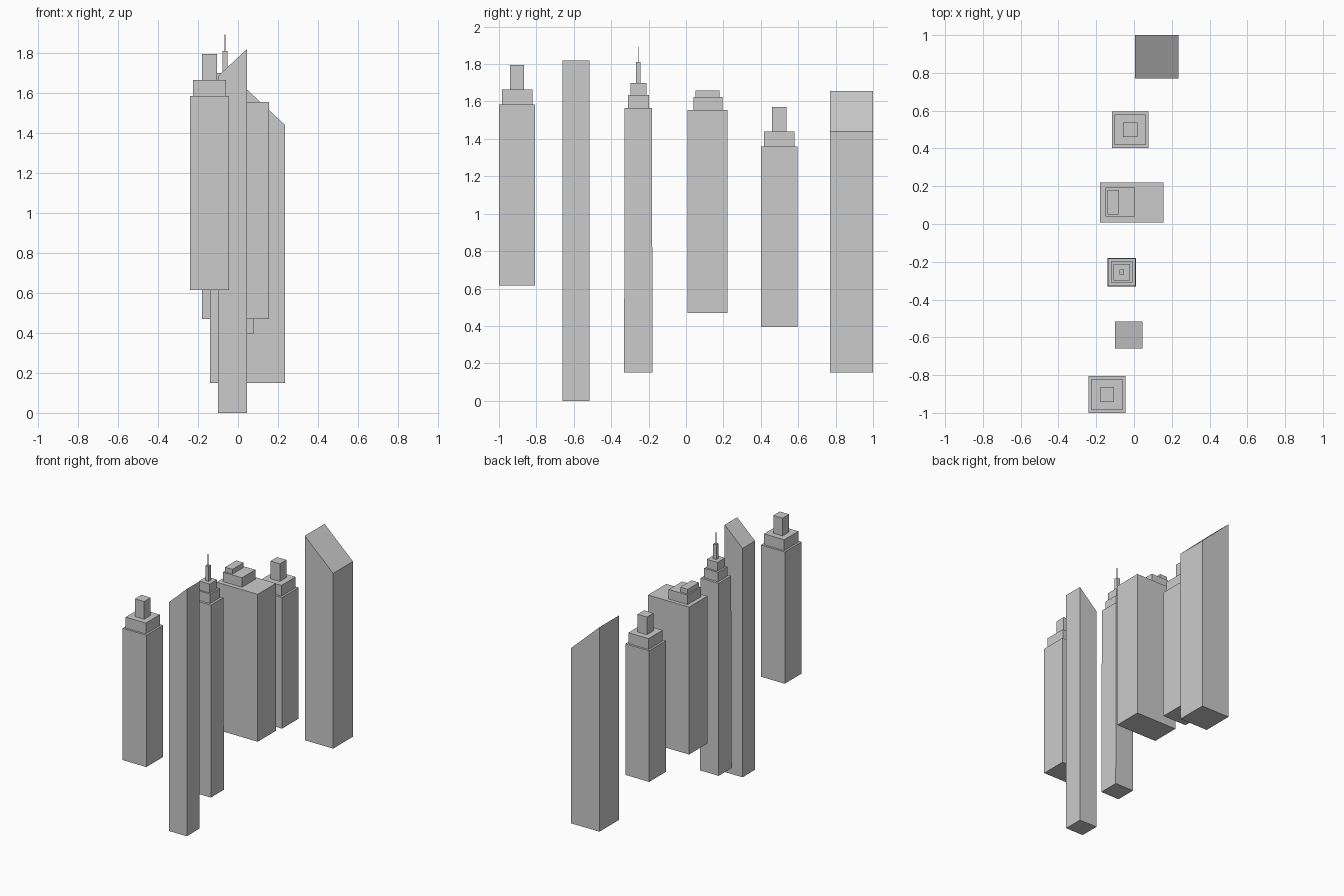
import bpy
import bmesh

# Remove the default cube only
cube = bpy.data.objects.get("Cube")
if cube:
    bpy.data.objects.remove(cube, do_unlink=True)

# Single concrete grey for every tower
GREY = (0.6, 0.6, 0.6, 1)
concrete = bpy.data.materials.new("concrete_grey")
concrete.use_nodes = True
concrete.diffuse_color = GREY
concrete.node_tree.nodes["Principled BSDF"].inputs["Base Color"].default_value = GREY


def block(name, x, y, z, slope=0.0, taper=1.0):
    """Box over the x, y and z ranges; slope lifts the +x top edge, taper scales the top."""
    size = [b - a for a, b in (x, y, z)]
    centre = [(a + b) / 2 for a, b in (x, y, z)]
    bm = bmesh.new()
    bmesh.ops.create_cube(bm, size=1)
    for v in bm.verts:
        top = v.co.z > 0
        right = v.co.x > 0
        if top:
            v.co.x *= taper
            v.co.y *= taper
        for i in range(3):
            v.co[i] = v.co[i] * size[i] + centre[i]
        if top and right:
            v.co.z += slope
    mesh = bpy.data.meshes.new(name)
    bm.to_mesh(mesh)
    bm.free()
    mesh.materials.append(concrete)
    obj = bpy.data.objects.new(name, mesh)
    bpy.context.collection.objects.link(obj)
    return obj


def square_stack(name, cx, cy, base, tiers, taper=1.0):
    """Concentric square tiers, each given as (part, half width, top height)."""
    for i, (part, half, top) in enumerate(tiers):
        block(f"{name}_{part}", (cx - half, cx + half), (cy - half, cy + half),
              (base, top), taper=taper if i == 0 else 1.0)
        base = top


def stepped_tower(name, cx, cy, base, roof):
    """Square tower with a setback and a rooftop block."""
    square_stack(name, cx, cy, base, [
        ("shaft", 0.097, roof),
        ("setback", 0.082, roof + 0.08),
        ("roof_block", 0.038, roof + 0.21),
    ])


# Matching stepped towers at the front and towards the back
stepped_tower("front_tower", -0.143, -0.903, 0.615, 1.585)
stepped_tower("rear_tower", -0.02, 0.499, 0.395, 1.36)

# Slender tower with a slanted roof
block("slender_slant_tower", (-0.1, 0.045), (-0.66, -0.515), (0, 1.685), slope=0.135)

# Spire tower: tapering shaft, two setbacks, mast base and needle
square_stack("spire_tower", -0.065, -0.255, 0.15, [
    ("shaft", 0.076, 1.565),
    ("lower_setback", 0.056, 1.635),
    ("upper_setback", 0.043, 1.7),
    ("mast_base", 0.013, 1.81),
    ("needle", 0.002, 1.893),
], taper=0.96)

# Broad slab tower with offset roof blocks
block("slab_tower_shaft", (-0.18, 0.155), (0.008, 0.221), (0.47, 1.555))
block("slab_tower_setback", (-0.15, 0.005), (0.04, 0.194), (1.555, 1.625))
block("slab_tower_roof_block", (-0.14, -0.08), (0.05, 0.18), (1.625, 1.66))

# Wide tower at the back with a roof falling to +x
block("wide_slant_tower", (0.005, 0.236), (0.77, 1.0), (0.15, 1.655), slope=-0.215)
